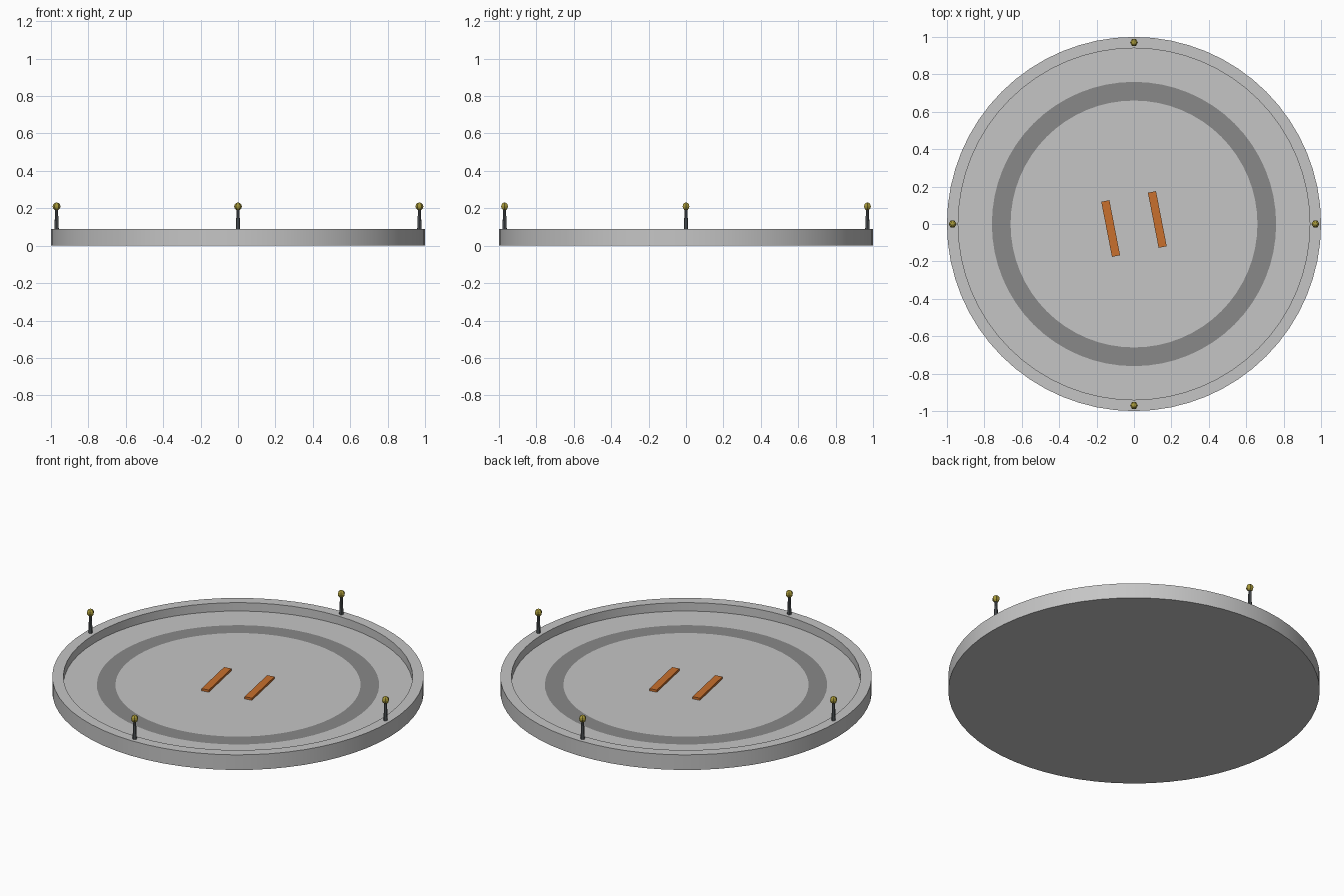
import bpy, bmesh, math
from mathutils import Matrix, Vector

cube = bpy.data.objects.get("Cube")
if cube:
    bpy.data.objects.remove(cube, do_unlink=True)


def material(name, rgb):
    m = bpy.data.materials.new(name)
    m.use_nodes = True
    m.diffuse_color = (*rgb, 1)
    m.node_tree.nodes["Principled BSDF"].inputs["Base Color"].default_value = (*rgb, 1)
    return m


concrete = material("light grey concrete", (0.56, 0.56, 0.56))
dark_band = material("mid grey band", (0.25, 0.25, 0.25))
orange = material("orange paint", (0.58, 0.16, 0.026))
metal = material("dark grey metal", (0.10, 0.11, 0.12))
amber = material("amber lamp", (0.38, 0.31, 0.04))


def add_object(name, bm, *mats):
    bmesh.ops.recalc_face_normals(bm, faces=bm.faces)
    mesh = bpy.data.meshes.new(name)
    bm.to_mesh(mesh)
    bm.free()
    for m in mats:
        mesh.materials.append(m)
    obj = bpy.data.objects.new(name, mesh)
    bpy.context.collection.objects.link(obj)
    return obj


def smooth(obj):
    bpy.ops.object.select_all(action="DESELECT")
    obj.select_set(True)
    bpy.context.view_layer.objects.active = obj
    bpy.ops.object.shade_smooth_by_angle(angle=math.radians(35))


def lathe(profile, steps):
    """Spin (radius, height) points around z."""
    bm = bmesh.new()
    verts = [bm.verts.new((r, 0, z)) for r, z in profile]
    edges = [bm.edges.new(pair) for pair in zip(verts, verts[1:])]
    bmesh.ops.spin(bm, geom=verts + edges, cent=(0, 0, 0), axis=(0, 0, 1),
                   angle=math.tau, steps=steps)
    bmesh.ops.remove_doubles(bm, verts=bm.verts, dist=0.0005)
    return bm


# Round pad with raised rim, recessed floor and a painted circular band
FLOOR, RIM, BAND_IN, BAND_OUT = 0.04, 0.09, 0.66, 0.76
pad = lathe([(0, 0), (1, 0), (1, RIM), (0.94, RIM), (0.94, FLOOR),
             (BAND_OUT, FLOOR), (BAND_IN, FLOOR), (0, FLOOR)], 64)
for face in pad.faces:
    c = face.calc_center_median()
    on_floor = abs(c.z - FLOOR) < 0.001
    if on_floor and BAND_IN < c.xy.length < BAND_OUT:
        face.material_index = 1
smooth(add_object("landing_pad", pad, concrete, dark_band))

# Pair of raised touchdown bars, turned slightly on the floor
turn = Matrix.Rotation(math.radians(11), 4, "Z")
for side, sign in (("left", 1), ("right", -1)):
    bm = bmesh.new()
    bmesh.ops.create_cube(bm, size=1)
    bmesh.ops.scale(bm, vec=(0.044, 0.30, 0.014), verts=bm.verts)
    bmesh.ops.translate(bm, vec=(sign * 0.127, 0, FLOOR + 0.006), verts=bm.verts)
    bmesh.ops.transform(bm, matrix=turn, verts=bm.verts)
    add_object(f"touchdown_bar_{side}", bm, orange)

# Four lamp posts on the rim
for name, angle in (("left", 0), ("back", 90), ("right", 180), ("front", 270)):
    a = math.radians(angle)
    foot = Vector((0.97 * math.cos(a), 0.97 * math.sin(a), RIM))

    post = bmesh.new()
    bmesh.ops.create_cone(post, cap_ends=True, segments=8, radius1=0.012,
                          radius2=0.007, depth=0.12)
    bmesh.ops.translate(post, vec=foot + Vector((0, 0, 0.055)), verts=post.verts)
    smooth(add_object(f"lamp_post_{name}", post, metal))

    bulb = bmesh.new()
    bmesh.ops.create_uvsphere(bulb, u_segments=6, v_segments=6, radius=0.021)
    bmesh.ops.rotate(bulb, matrix=Matrix.Rotation(math.radians(30), 3, "Z"),
                     verts=bulb.verts)
    bmesh.ops.translate(bulb, vec=foot + Vector((0, 0, 0.12)), verts=bulb.verts)
    add_object(f"lamp_bulb_{name}", bulb, amber)
